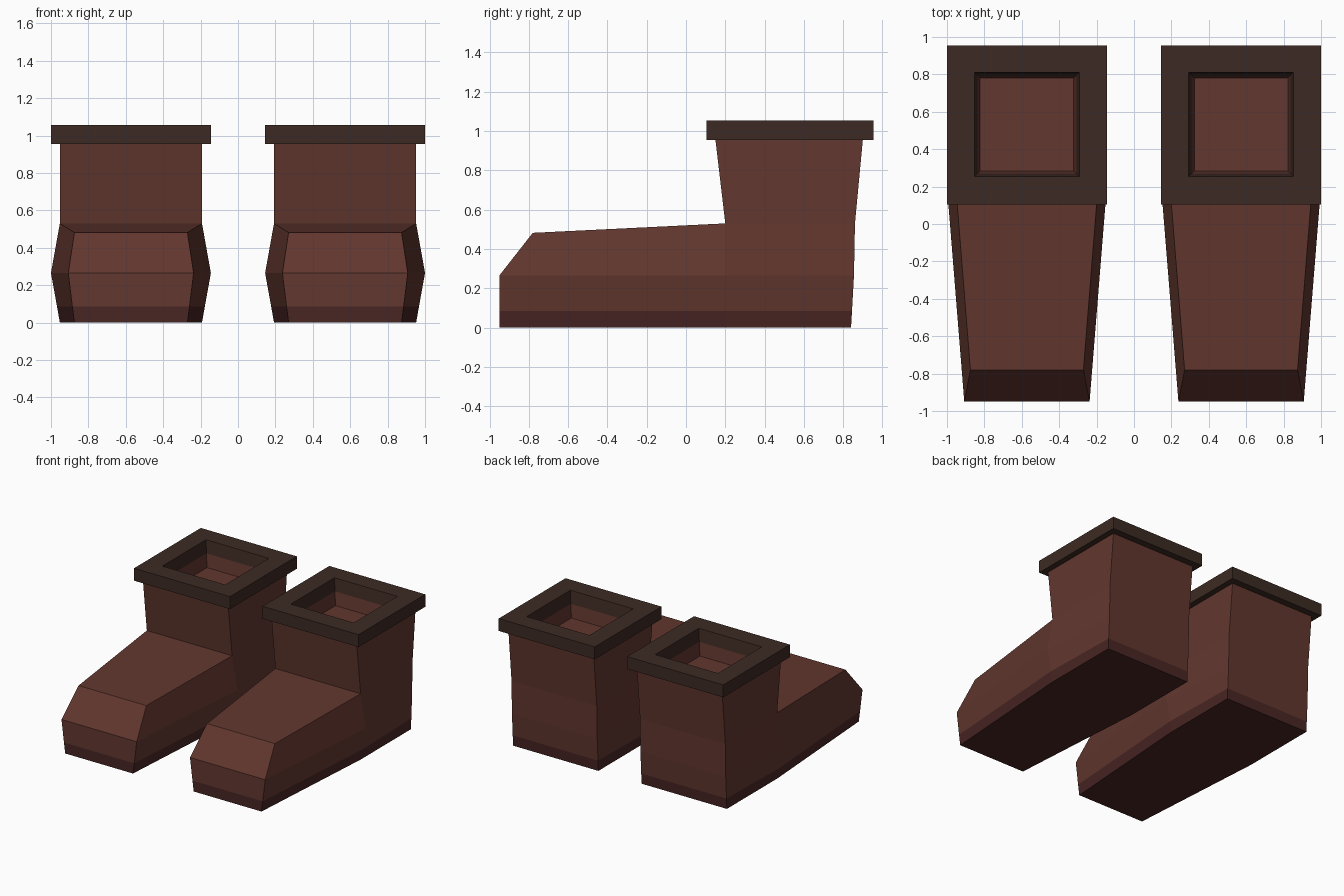
import bpy, bmesh

if "Cube" in bpy.data.objects:
    bpy.data.objects.remove(bpy.data.objects["Cube"])

CX = 0.5725  # centre line of the right-hand boot


def material(name, rgb):
    m = bpy.data.materials.new(name)
    m.diffuse_color = (*rgb, 1)
    m.use_nodes = True
    m.node_tree.nodes["Principled BSDF"].inputs["Base Color"].default_value = m.diffuse_color
    return m


def ring(bm, stations, cx=CX):
    """Closed ring, symmetric about cx, from (y, half_width, z) stations toe to heel."""
    right = [bm.verts.new((cx + w, y, z)) for y, w, z in stations]
    left = [bm.verts.new((cx - w, y, z)) for y, w, z in stations]
    return right + left[::-1]


def rect(bm, y0, y1, w, z):
    return ring(bm, [(y0, w, z), (y1, w, z)])


def bridge(bm, a, b):
    n = len(a)
    for i in range(n):
        j = (i + 1) % n
        bm.faces.new((a[i], a[j], b[j], b[i]))


def finish(bm, name, mat):
    """Make the object and mirror it to the other foot."""
    bmesh.ops.recalc_face_normals(bm, faces=bm.faces)
    me = bpy.data.meshes.new(name)
    bm.to_mesh(me)
    bm.free()
    me.materials.append(mat)
    ob = bpy.data.objects.new(name, me)
    bpy.context.collection.objects.link(ob)
    mod = ob.modifiers.new("other_foot", 'MIRROR')
    mod.use_mirror_merge = False
    return ob


leather = material("leather", (0.122, 0.038, 0.028))
sole_mat = material("sole", (0.065, 0.019, 0.017))
trim = material("trim", (0.046, 0.023, 0.017))

# Foot outlines: toe, instep, heel at rising heights
GROUND = [(-0.95, 0.302, 0), (0.2, 0.38, 0), (0.84, 0.38, 0)]
SEAM = [(-0.95, 0.313, 0.085), (0.2, 0.395, 0.085), (0.845, 0.38, 0.085)]
WIDEST = [(-0.95, 0.335, 0.265), (0.2, 0.4275, 0.265), (0.855, 0.38, 0.265)]
TOP = [(-0.78, 0.302, 0.482), (0.2, 0.38, 0.53), (0.86, 0.38, 0.53)]

# Sole
bm = bmesh.new()
low, high = ring(bm, GROUND), ring(bm, SEAM)
bridge(bm, low, high)
bm.faces.new((low[0], low[1], low[4], low[5]))
bm.faces.new(low[1:5])
finish(bm, "sole", sole_mat)

# Upper: foot, shaft and the shallow well inside the shaft
bm = bmesh.new()
seam, wide, top = (ring(bm, s) for s in (SEAM, WIDEST, TOP))
bridge(bm, seam, wide)
bridge(bm, wide, top)
bm.faces.new((top[0], top[1], top[4], top[5]))
shaft = rect(bm, 0.15, 0.9, 0.38, 0.955)
lip = rect(bm, 0.27, 0.795, 0.265, 0.955)
floor = rect(bm, 0.283, 0.78, 0.25, 0.85)
bridge(bm, top[1:5], shaft)
bridge(bm, shaft, lip)
bridge(bm, lip, floor)
bm.faces.new(floor)
finish(bm, "boot_upper", leather)

# Collar: square frame around the opening
bm = bmesh.new()
loops = [rect(bm, 0.105, 0.955, 0.4275, 0.955),
         rect(bm, 0.105, 0.955, 0.4275, 1.055),
         rect(bm, 0.255, 0.81, 0.28, 1.055),
         rect(bm, 0.27, 0.795, 0.265, 0.955)]
for a, b in zip(loops, loops[1:] + loops[:1]):
    bridge(bm, a, b)
finish(bm, "collar", trim)
